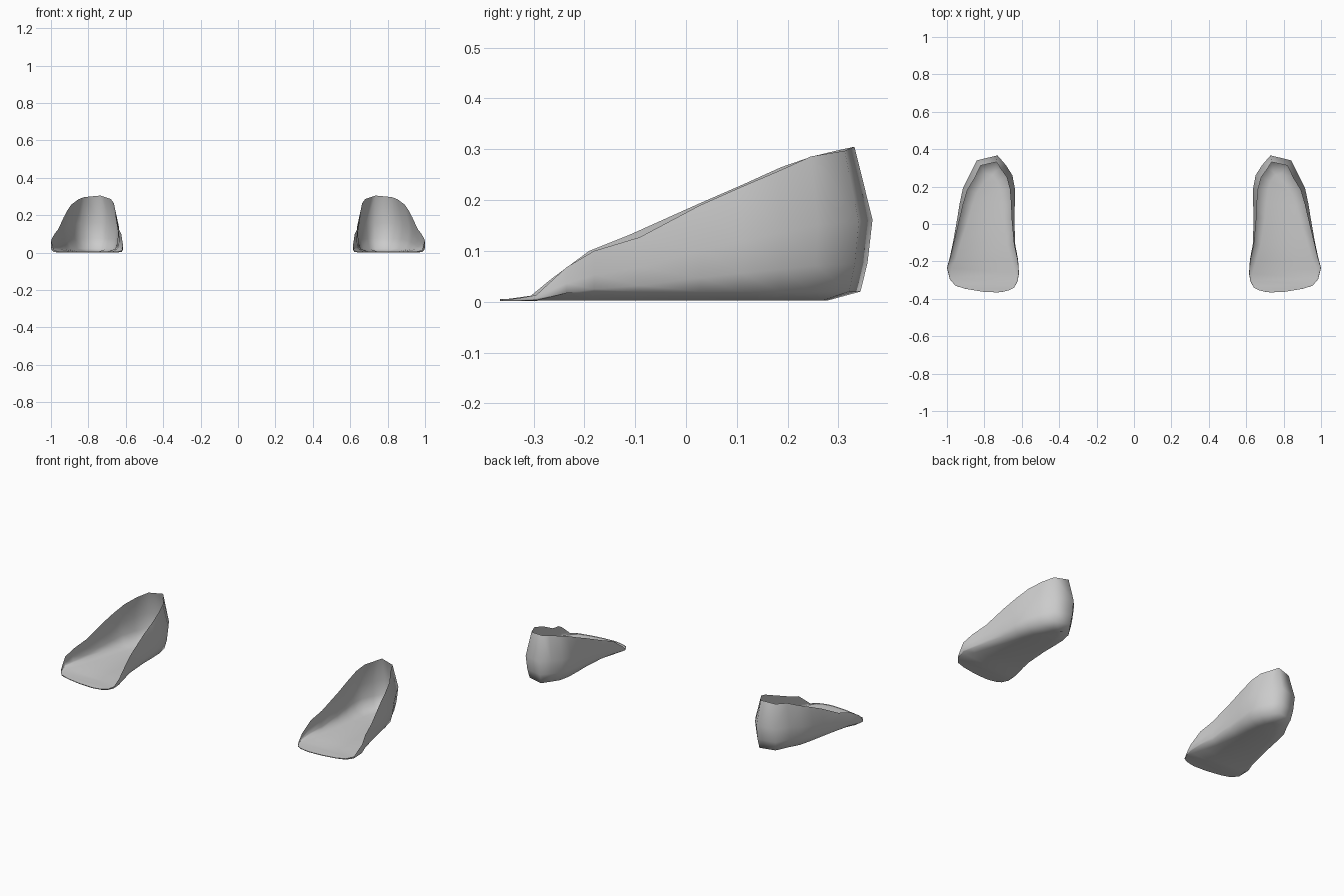
import bpy, bmesh
from mathutils import Vector

if "Cube" in bpy.data.objects:
    bpy.data.objects.remove(bpy.data.objects["Cube"])

mat = bpy.data.materials.new("plain grey")
mat.diffuse_color = (0.6, 0.6, 0.6, 1)
mat.use_nodes = True
mat.node_tree.nodes["Principled BSDF"].inputs["Base Color"].default_value = mat.diffuse_color

# Widest outline of the right shell, toe to heel: x, y, rim height
TOE, HEEL = (0.73, -0.366, 0.005), (0.73, 0.367, 0.305)
OUTER = [(0.81, -0.362, .005), (0.90, -0.347, .005), (0.955, -0.33, .007), (0.985, -0.295, .013),
         (1.0, -0.235, .068), (0.985, -0.18, .10), (0.966, -0.09, .127), (0.945, 0.03, .190),
         (0.932, 0.11, .225), (0.915, 0.19, .257), (0.88, 0.26, .286), (0.84, 0.34, .297)]
INNER = [(0.70, -0.362, .005), (0.67, -0.355, .005), (0.64, -0.34, .007), (0.622, -0.305, .012),
         (0.615, -0.265, .045), (0.62, -0.19, .10), (0.635, -0.11, .132), (0.64, 0.03, .195),
         (0.637, 0.11, .230), (0.637, 0.19, .265), (0.65, 0.26, .286), (0.685, 0.315, .297)]
LOOP = [TOE] + OUTER + [HEEL] + INNER[::-1]
N = len(LOOP)


def rings():
    """Rim, bulge, lower wall and sole rings, each moved inward from the outline."""
    out = [[] for _ in range(5)]
    for i, (x, y, h) in enumerate(LOOP):
        a, b = LOOP[i - 1], LOOP[(i + 1) % N]
        t = Vector((b[0] - a[0], b[1] - a[1])).normalized()
        inward = Vector((-t.y, t.x))
        k = h / 0.305
        levels = [(0.036 * k * k, h), (0.0, 0.53 * h), (0.010 * k, 0.25 * h),
                  (0.024 * k, min(0.02, 0.25 * h)), (0.085 * k + 0.006, 0.002)]
        for ring, (inset, z) in zip(out, levels):
            p = Vector((x, y)) + inward * inset
            ring.append((p.x, p.y, z))
    return out


def shell(name, side):
    bm = bmesh.new()
    vs = [[bm.verts.new((side * x, y, z)) for x, y, z in r] for r in rings()]
    # walls
    for a, b in zip(vs, vs[1:]):
        for i in range(N):
            j = (i + 1) % N
            bm.faces.new((a[i], b[i], b[j], a[j]))
    # sole, strips across the foot
    f = vs[-1]
    for i in range(N // 2):
        bm.faces.new(list(dict.fromkeys((f[i], f[i + 1], f[-(i + 1)], f[-i]))))
    bmesh.ops.recalc_face_normals(bm, faces=bm.faces)
    # make the outside the front of the sheet
    if sum(fc.normal.z * fc.calc_area() for fc in bm.faces) > 0:
        bmesh.ops.reverse_faces(bm, faces=bm.faces)
    for fc in bm.faces:
        fc.smooth = True
    me = bpy.data.meshes.new(name)
    bm.to_mesh(me)
    bm.free()
    me.materials.append(mat)
    bpy.context.collection.objects.link(bpy.data.objects.new(name, me))


shell("right_foot_shell", 1)
shell("left_foot_shell", -1)
